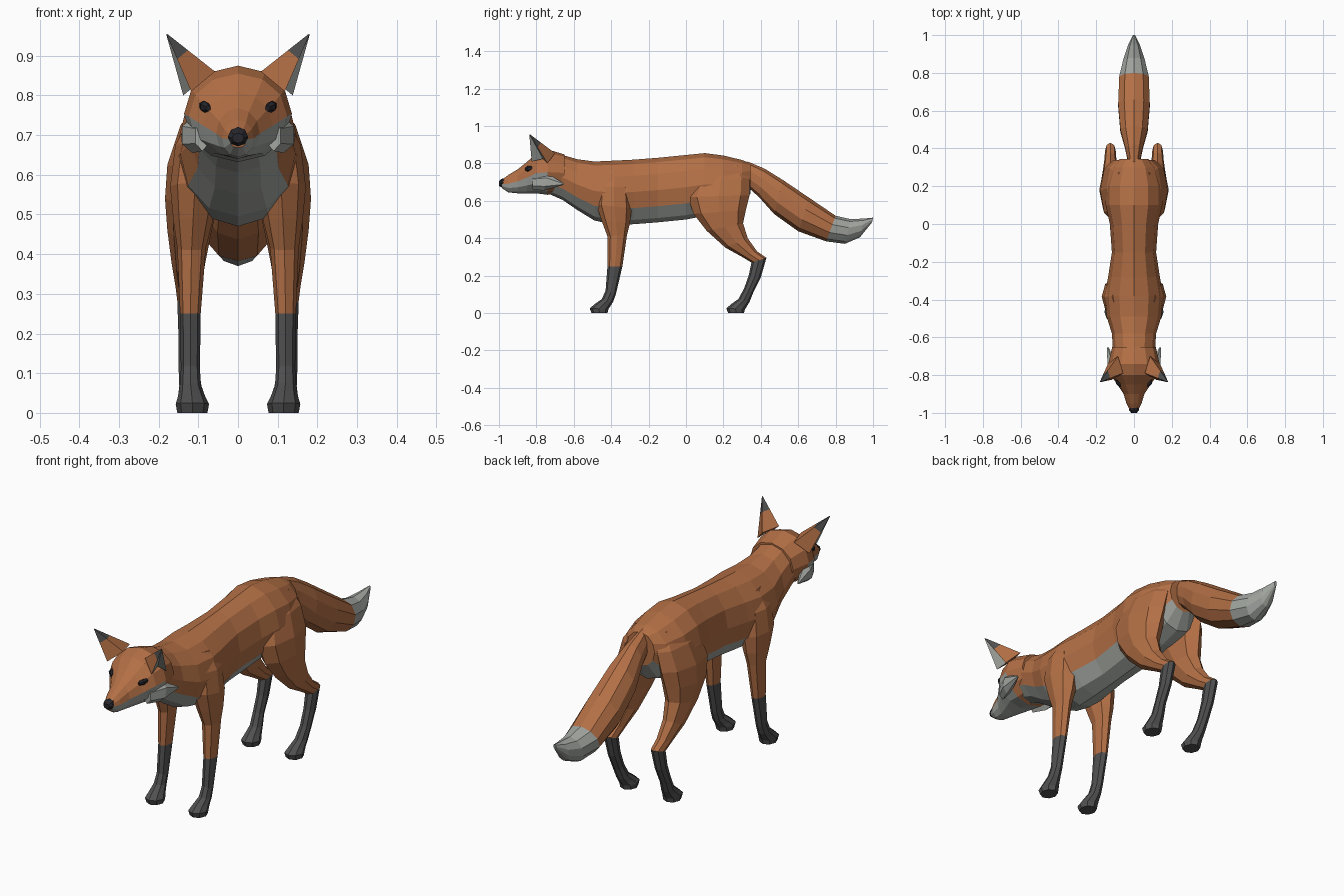
import bpy, bmesh, math
from mathutils import Vector


def material(name, rgb):
    m = bpy.data.materials.new(name)
    m.diffuse_color = (*rgb, 1)
    return m


MATS = [material("orange_fur", (0.45, 0.16, 0.06)),
        material("pale_fur", (0.36, 0.38, 0.35)),
        material("dark_fur", (0.08, 0.08, 0.08)),
        material("black", (0.02, 0.02, 0.025))]
ORANGE, PALE, DARK, BLACK = range(4)


def skin(name, rings, colour, mirror=False):
    """Join rings of points with flat quads; colour(ring, side) picks the material."""
    bm = bmesh.new()
    vs = [[bm.verts.new(p) for p in r] for r in rings]
    n = len(rings[0])
    for i in range(len(vs) - 1):
        for j in range(n):
            k = (j + 1) % n
            f = bm.faces.new((vs[i][j], vs[i][k], vs[i + 1][k], vs[i + 1][j]))
            f.material_index = colour(i, j)
    bm.faces.new(vs[0]).material_index = colour(0, 0)
    bm.faces.new(vs[-1]).material_index = colour(len(vs) - 2, 0)
    bmesh.ops.recalc_face_normals(bm, faces=bm.faces)
    me = bpy.data.meshes.new(name)
    bm.to_mesh(me)
    bm.free()
    for m in MATS:
        me.materials.append(m)
    ob = bpy.data.objects.new(name, me)
    bpy.context.collection.objects.link(ob)
    if mirror:
        ob.modifiers.new("Mirror", 'MIRROR').use_mirror_merge = False
    return ob


def oval(n, ya, za, yb, zb, hw, xc=0.0):
    """Oval ring between two profile points, with a half width in x."""
    a, b = Vector((xc, ya, za)), Vector((xc, yb, zb))
    mid, half = (a + b) / 2, (a - b) / 2
    return [mid + half * math.cos(t) + Vector((hw * math.sin(t), 0, 0))
            for t in (2 * math.pi * k / n for k in range(n))]


def slices(n, rows):
    return [oval(n, y, zt, y, zb, hw) for y, zt, zb, hw in rows]


# body with neck: y, top, bottom, half width
skin("body", slices(12, [
    (-.74, .86, .64, .10), (-.66, .845, .605, .112), (-.58, .822, .55, .117),
    (-.49, .81, .495, .145), (-.38, .815, .47, .155), (-.28, .82, .475, .137),
    (-.15, .83, .485, .117), (0, .845, .50, .128), (.10, .855, .52, .15),
    (.20, .842, .53, .15), (.30, .818, .56, .12), (.345, .80, .64, .075)]),
    lambda i, j: PALE if 4 <= j <= 7 else ORANGE)

# head and muzzle
skin("head", slices(12, [
    (-.985, .712, .668, .022), (-.95, .738, .645, .04), (-.90, .768, .64, .055),
    (-.85, .808, .64, .088), (-.80, .855, .64, .124), (-.74, .875, .632, .136),
    (-.65, .848, .65, .115)]),
    lambda i, j: PALE if 3 <= j <= 8 and i < 5 else ORANGE)

# nose
skin("nose", slices(8, [
    (-.96, .724, .68, .022), (-.985, .718, .672, .026), (-1.0, .705, .68, .015)]),
    lambda i, j: BLACK)

# cheek fur tufts
skin("cheek_tufts", [
    oval(6, -.82, .735, -.82, .66, .02, .09),
    oval(6, -.74, .745, -.76, .655, .03, .115),
    oval(6, -.655, .695, -.655, .685, .005, .138)],
    lambda i, j: PALE, True)

# eyes
skin("eyes", [
    oval(6, -.862, .775, -.858, .76, .006, .075),
    oval(6, -.85, .786, -.842, .756, .013, .083),
    oval(6, -.825, .785, -.82, .765, .008, .09)],
    lambda i, j: BLACK, True)

# ears: hollow five sided base drawn up to a blunt tip
base = [Vector(p) for p in ((.058, -.79, .86), (.118, -.825, .81), (.108, -.765, .825),
                            (.138, -.74, .80), (.085, -.70, .855))]
tip = Vector((.182, -.838, .958))


def ear_colour(i, j):
    if j in (1, 2) and i < 2:
        return PALE
    return ORANGE if i == 0 else DARK


skin("ears", [[p.lerp(tip, t) for p in base] for t in (0, .55, .9)] +
     [[p.lerp(tip, .97) for p in base]], ear_colour, True)

# tail: top point, bottom point, half width
skin("tail", [oval(10, *r) for r in [
    (.33, .81, .30, .70, .03), (.42, .772, .39, .62, .05), (.52, .71, .47, .53, .076),
    (.66, .615, .60, .437, .088), (.80, .52, .75, .383, .082), (.88, .502, .85, .37, .06),
    (.95, .505, .93, .405, .035), (1.0, .51, .995, .485, .007)]],
    lambda i, j: PALE if i >= 4 else ORANGE)

# legs: front point, back point, half width, x centre
front = [
    (-.505, 0, -.42, 0, .038, .115), (-.515, .025, -.415, .02, .042, .115),
    (-.485, .05, -.405, .035, .034, .117), (-.45, .075, -.39, .06, .027, .12),
    (-.43, .12, -.375, .10, .024, .12), (-.42, .25, -.34, .25, .026, .12),
    (-.42, .41, -.315, .42, .036, .117), (-.45, .49, -.30, .48, .05, .113),
    (-.48, .58, -.29, .56, .063, .108), (-.47, .68, -.30, .67, .058, .10),
    (-.43, .76, -.34, .75, .03, .085)]
hind = [
    (.225, 0, .31, 0, .038, .115), (.215, .025, .315, .02, .042, .115),
    (.245, .05, .325, .035, .034, .117), (.28, .075, .34, .06, .028, .12),
    (.31, .13, .36, .11, .025, .125), (.335, .20, .40, .19, .025, .125),
    (.35, .27, .43, .295, .028, .125), (.30, .30, .38, .33, .032, .125),
    (.21, .35, .33, .40, .042, .125), (.11, .44, .305, .48, .056, .122),
    (.04, .53, .32, .55, .068, .116), (.01, .62, .34, .63, .07, .108),
    (.04, .73, .34, .72, .06, .085), (.10, .80, .30, .79, .03, .06)]
for name, rows, sock in (("front_legs", front, 5), ("hind_legs", hind, 6)):
    skin(name, [oval(8, *r) for r in rows],
         lambda i, j: DARK if i < sock else ORANGE, True)
